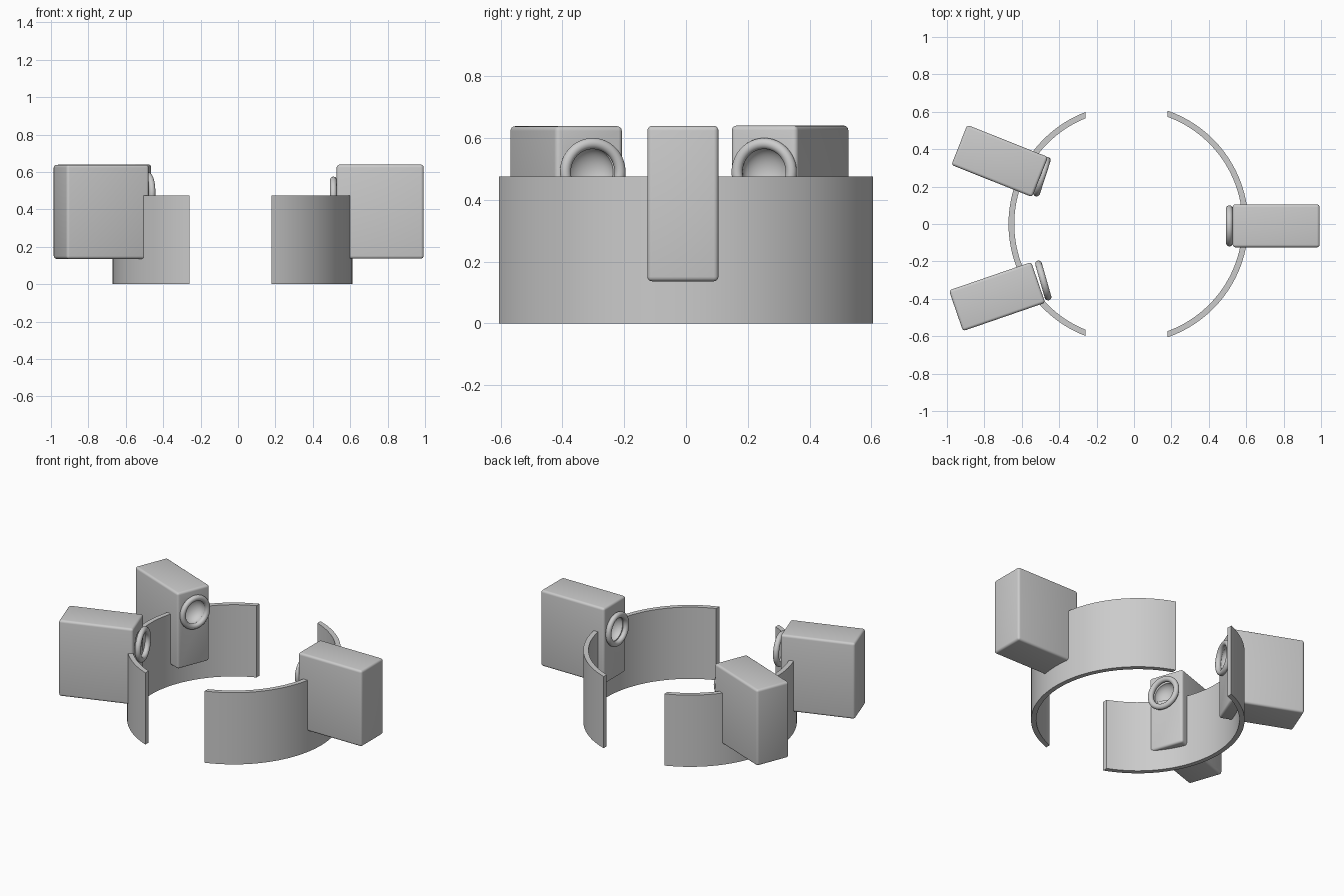
import bpy, bmesh
from math import acos, cos, sin, pi, radians
from mathutils import Vector

if "Cube" in bpy.data.objects:
    bpy.data.objects.remove(bpy.data.objects["Cube"])

CX, R_OUT, R_IN, WALL_H = -0.03, 0.641, 0.610, 0.475


def smooth(ob):
    bpy.ops.object.select_all(action='DESELECT')
    ob.select_set(True)
    bpy.context.view_layer.objects.active = ob
    bpy.ops.object.shade_smooth_by_angle(angle=radians(35))


# Curved wall: ring segment trimmed by a plane at x = cut_x
def wall(name, cut_x, side, n=48):
    bm = bmesh.new()
    rows = []
    for i in range(n + 1):
        t = -1 + 2 * i / n
        pts = []
        for r in (R_OUT, R_IN):
            a = acos(side * (cut_x - CX) / r) * t
            pts.append((CX + side * r * cos(a), r * sin(a)))
        (ox, oy), (ix, iy) = pts
        rows.append([bm.verts.new(p) for p in
                     ((ox, oy, 0), (ox, oy, WALL_H), (ix, iy, WALL_H), (ix, iy, 0))])
    for a, b in zip(rows, rows[1:]):
        for k in range(4):
            bm.faces.new((a[k], b[k], b[(k + 1) % 4], a[(k + 1) % 4]))
    bm.faces.new(rows[0])
    bm.faces.new(rows[-1][::-1])
    bmesh.ops.recalc_face_normals(bm, faces=bm.faces)
    me = bpy.data.meshes.new(name)
    bm.to_mesh(me)
    bm.free()
    ob = bpy.data.objects.new(name, me)
    bpy.context.collection.objects.link(ob)
    smooth(ob)


# Rounded box with a lens ring and a concave dish on its inward face
def unit(label, centre, angle, ring, ring_angle):
    a, ra = radians(angle), radians(ring_angle)
    bpy.ops.mesh.primitive_cube_add(size=1, location=centre, rotation=(0, 0, a))
    box = bpy.context.object
    box.name = label + "_housing"
    box.scale = (0.465, 0.23, 0.503)
    bpy.ops.object.transform_apply(location=False, rotation=False, scale=True)
    bev = box.modifiers.new("round_edges", 'BEVEL')
    bev.width, bev.segments = 0.015, 4

    # Dish cutter sits just behind the ring
    back = Vector(ring) - Vector((cos(ra), sin(ra), 0)) * 0.02
    bpy.ops.mesh.primitive_uv_sphere_add(segments=48, ring_count=24, radius=1,
                                         location=back, rotation=(0, 0, ra))
    cut = bpy.context.object
    cut.name = label + "_dish_cutter"
    cut.scale = (0.06, 0.08, 0.08)
    bo = box.modifiers.new("dish", 'BOOLEAN')
    bo.operation, bo.object, bo.solver = 'DIFFERENCE', cut, 'EXACT'
    bpy.context.view_layer.objects.active = box
    bpy.ops.object.modifier_apply(modifier=bev.name)
    bpy.ops.object.modifier_apply(modifier=bo.name)
    bpy.data.objects.remove(cut)
    smooth(box)

    # Lens ring
    bpy.ops.mesh.primitive_torus_add(location=ring, rotation=(0, pi / 2, ra),
                                     major_radius=0.092, minor_radius=0.018,
                                     major_segments=64, minor_segments=16)
    bpy.context.object.name = label + "_lens_ring"
    smooth(bpy.context.object)


wall("right_wall", 0.18, 1)
wall("left_wall", -0.26, -1)

unit("right", (0.76, -0.01, 0.3875), 180, (0.51, -0.01, 0.465), 180)
unit("back_left", (-0.718, 0.337, 0.3885), -21.7, (-0.492, 0.253, 0.49), -18)
unit("front_left", (-0.732, -0.388, 0.3865), 19, (-0.485, -0.302, 0.49), 16)
